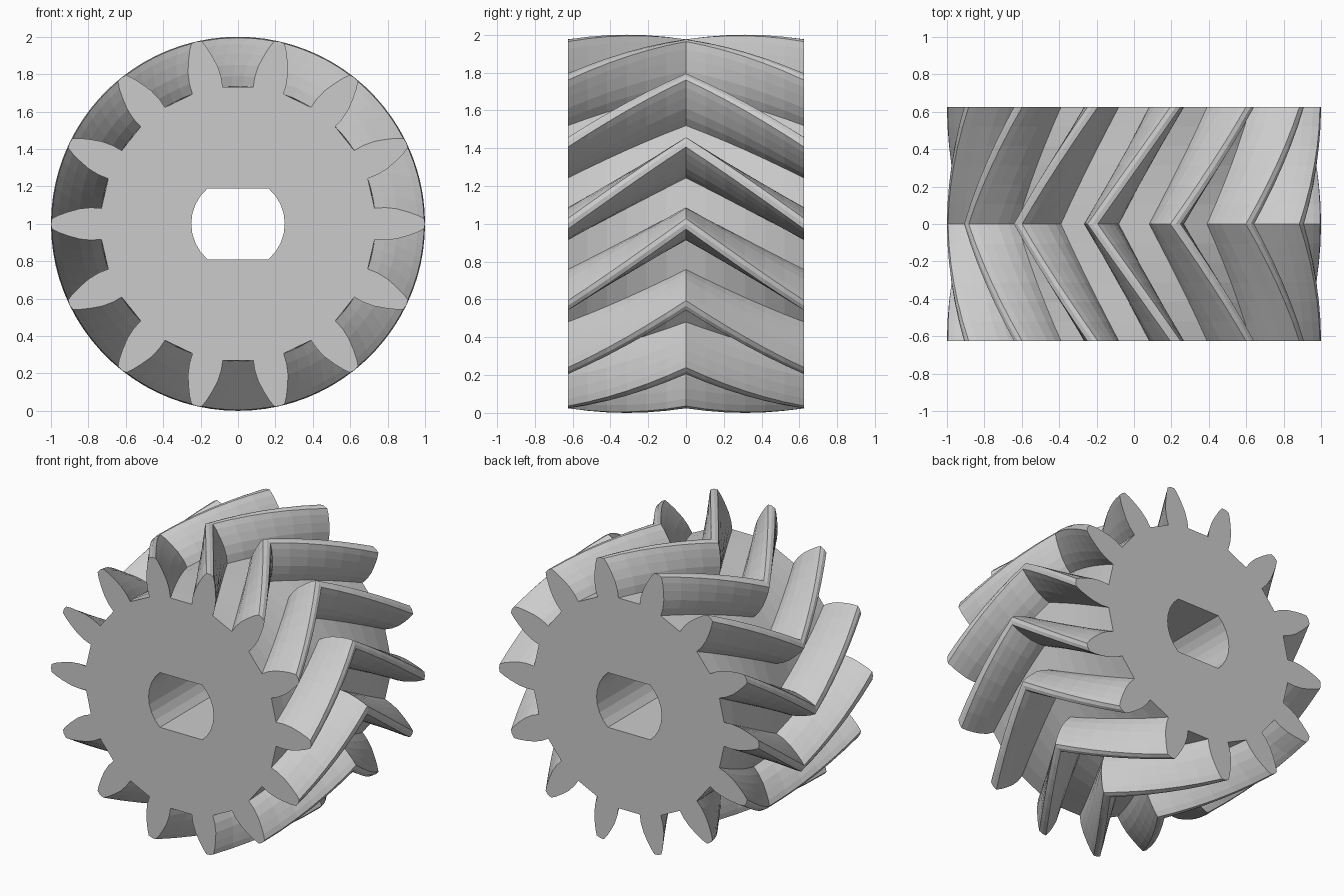
import bpy, bmesh, math

if "Cube" in bpy.data.objects:
    bpy.data.objects.remove(bpy.data.objects["Cube"])

TEETH = 14
HALF = 0.625                 # half thickness along y
PITCH = 2 * math.pi / TEETH
STEPS = 6                    # slices per half

# Right half of one tooth: (radius, half width), root to tip
FLANK = [(0.735, 0.083), (0.79, 0.087), (0.85, 0.081), (0.91, 0.064),
         (0.96, 0.046), (0.995, 0.028)]

# Polar outline of all teeth, counter-clockwise seen from the front
side = [(r, math.asin(w / r)) for r, w in FLANK]
tooth = [(r, -a) for r, a in side] + [(1.0, 0.0)] + [(r, a) for r, a in reversed(side)]
outline = [(r, a + k * PITCH) for k in range(TEETH) for r, a in tooth]

# Bore: circle cut by two flats
BORE_R, FLAT = 0.25, 0.19
corner = math.asin(FLAT / BORE_R)
arc = [-corner + 2 * corner * i / 8 for i in range(9)]
bore = [(BORE_R * math.cos(a + s), BORE_R * math.sin(a + s))
        for s in (0, math.pi) for a in arc]

bm = bmesh.new()


def skin(rings):
    """Join successive closed rings with quads."""
    for lo, hi in zip(rings, rings[1:]):
        n = len(lo)
        for i in range(n):
            j = (i + 1) % n
            bm.faces.new((lo[i], lo[j], hi[j], hi[i]))


def loop_edges(ring):
    return [bm.edges.get((ring[i], ring[(i + 1) % len(ring)])) for i in range(len(ring))]


# Herringbone teeth: twist one pitch to the middle, then back
outer = []
for s in range(-STEPS, STEPS + 1):
    y = HALF * s / STEPS
    twist = PITCH * (1 - abs(s) / STEPS)
    outer.append([bm.verts.new((r * math.cos(a + twist), y, 1 + r * math.sin(a + twist)))
                  for r, a in outline])
skin(outer)

# Bore wall
inner = [[bm.verts.new((x, y, 1 + z)) for x, z in bore] for y in (-HALF, HALF)]
skin(inner)

# End faces with the hole left open
for k in (0, -1):
    bmesh.ops.triangle_fill(bm, use_beauty=True,
                            edges=loop_edges(outer[k]) + loop_edges(inner[k]))
bmesh.ops.recalc_face_normals(bm, faces=bm.faces[:])

mesh = bpy.data.meshes.new("herringbone_gear")
bm.to_mesh(mesh)
bm.free()
gear = bpy.data.objects.new("herringbone_gear", mesh)
bpy.context.collection.objects.link(gear)

grey = bpy.data.materials.new("light grey")
grey.diffuse_color = (0.6, 0.6, 0.6, 1)
grey.use_nodes = True
grey.node_tree.nodes["Principled BSDF"].inputs["Base Color"].default_value = grey.diffuse_color
mesh.materials.append(grey)
